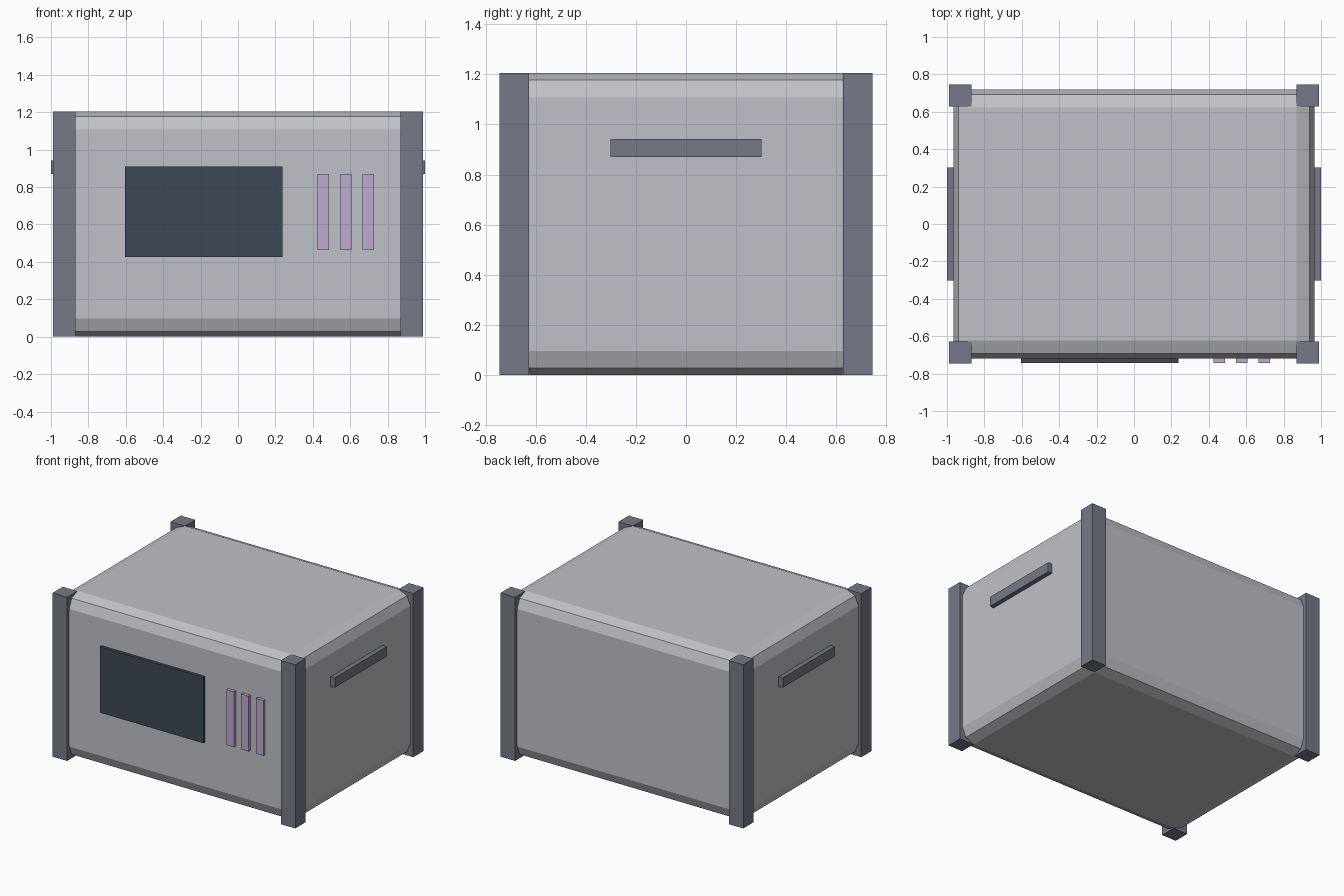
import bpy

old = bpy.data.objects.get("Cube")
if old:
    bpy.data.objects.remove(old, do_unlink=True)


def make_material(name, rgb):
    mat = bpy.data.materials.new(name)
    mat.use_nodes = True
    colour = (*rgb, 1)
    mat.diffuse_color = colour
    mat.node_tree.nodes["Principled BSDF"].inputs["Base Color"].default_value = colour
    return mat


shell_grey = make_material("light grey", (0.53, 0.535, 0.57))
post_grey = make_material("slate grey", (0.18, 0.195, 0.24))
screen_blue = make_material("dark blue grey", (0.048, 0.066, 0.09))
lilac = make_material("lilac", (0.51, 0.41, 0.63))


def box(name, low, high, mat):
    """Box spanning two opposite corners."""
    centre = [(a + b) / 2 for a, b in zip(low, high)]
    bpy.ops.mesh.primitive_cube_add(size=1, location=centre)
    obj = bpy.context.object
    obj.name = name
    obj.scale = [b - a for a, b in zip(low, high)]
    bpy.ops.object.transform_apply(location=False, rotation=False, scale=True)
    obj.data.materials.append(mat)
    return obj


def mirrored_box(name, side, low, high, mat):
    """Box on the +x side, or its reflection on the -x side."""
    xs = sorted((side * low[0], side * high[0]))
    return box(name, (xs[0], *low[1:]), (xs[1], *high[1:]), mat)


HEIGHT = 1.205
BODY_X, BODY_Y = 0.966, 0.72
POST_X, POST_Y, POST_W = 0.988, 0.745, 0.118

# Casing with faceted rounded edges
casing = box("casing", (-BODY_X, -BODY_Y, 0), (BODY_X, BODY_Y, HEIGHT), shell_grey)
bevel = casing.modifiers.new("rounded edges", "BEVEL")
bevel.width = 0.096
bevel.segments = 2

# Corner posts and side handles
for side, label in ((1, "left"), (-1, "right")):
    for end, y in (("front", -POST_Y), ("back", POST_Y - POST_W)):
        mirrored_box(f"{end}_{label}_post", side, (POST_X - POST_W, y, 0),
                     (POST_X, y + POST_W, HEIGHT), post_grey)
    mirrored_box(f"{label}_handle", side, (BODY_X - 0.02, -0.302, 0.87),
                 (1, 0.302, 0.942), post_grey)

# Screen and vent bars on the front
box("screen", (-0.605, -0.742, 0.425), (0.237, -0.7, 0.91), screen_blue)
for i in range(3):
    x = 0.426 + i * 0.12
    box(f"vent_bar_{i + 1}", (x, -0.742, 0.463), (x + 0.06, -0.7, 0.87), lilac)
